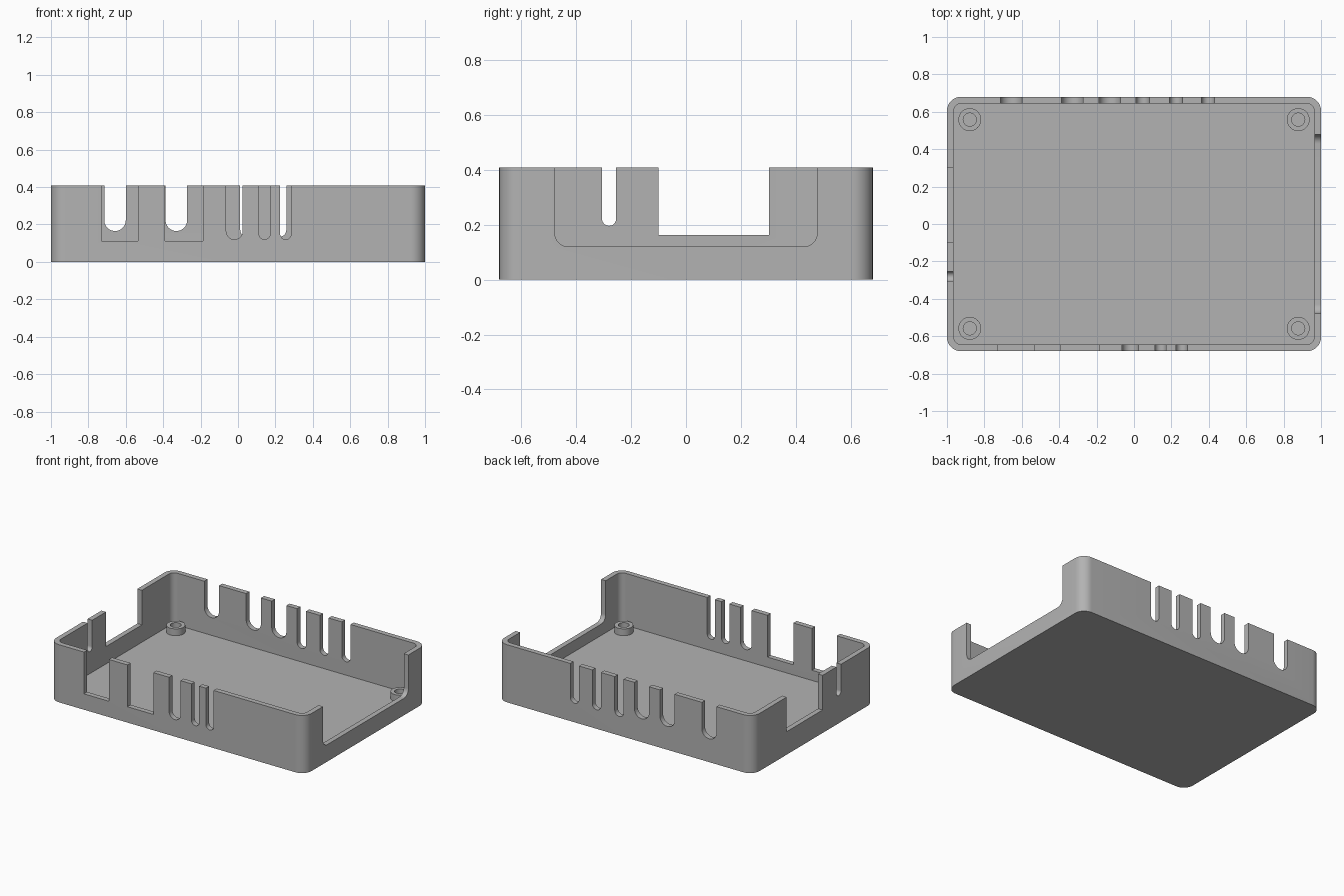
import bpy, bmesh, math
from mathutils import Matrix, Vector

if "Cube" in bpy.data.objects:
    bpy.data.objects.remove(bpy.data.objects["Cube"])

HX, HY, H = 1.0, 0.68, 0.408      # half length, half depth, height
WALL, FLOOR = 0.036, 0.04
BOSS_TOP = 0.088

# One grey plastic
plastic = bpy.data.materials.new("grey plastic")
plastic.use_nodes = True
grey = (0.45, 0.45, 0.45, 1)
plastic.diffuse_color = grey
plastic.node_tree.nodes["Principled BSDF"].inputs["Base Color"].default_value = grey


def rounded_rect(u0, u1, v0, v1, r, steps=10):
    """Counter-clockwise outline with rounded corners."""
    corners = [(u1 - r, v1 - r), (u0 + r, v1 - r), (u0 + r, v0 + r), (u1 - r, v0 + r)]
    points = []
    for i, (u, v) in enumerate(corners):
        for k in range(steps + 1 if r else 1):
            a = math.pi / 2 * (i + k / steps)
            p = Vector((u + r * math.cos(a), v + r * math.sin(a)))
            if not points or (p - points[-1]).length > 1e-5:
                points.append(p)
    if (points[0] - points[-1]).length < 1e-5:
        points.pop()
    return points


def prism(bm, outline, lo, hi, place):
    """Extrude an outline from lo to hi; place maps (u, v, depth) to a point."""
    rings = [[bm.verts.new(place(p.x, p.y, d)) for p in outline] for d in (lo, hi)]
    bm.faces.new(rings[0])
    bm.faces.new(rings[1])
    for i in range(len(outline)):
        j = (i + 1) % len(outline)
        bm.faces.new((rings[0][i], rings[0][j], rings[1][j], rings[1][i]))


def finish(name, bm):
    bmesh.ops.recalc_face_normals(bm, faces=bm.faces)
    mesh = bpy.data.meshes.new(name)
    bm.to_mesh(mesh)
    bm.free()
    mesh.materials.append(plastic)
    obj = bpy.data.objects.new(name, mesh)
    bpy.context.collection.objects.link(obj)
    return obj


def select(obj):
    bpy.ops.object.select_all(action="DESELECT")
    obj.select_set(True)
    bpy.context.view_layer.objects.active = obj


def cut(obj, cutter):
    mod = obj.modifiers.new("cut", "BOOLEAN")
    mod.operation, mod.solver, mod.object = "DIFFERENCE", "EXACT", cutter
    cutter.hide_render = True
    select(obj)
    bpy.ops.object.modifier_apply(modifier=mod.name)
    bpy.data.objects.remove(cutter)


def upright(u, v, d):
    return (u, v, d)


def along_y(u, v, d):
    return (u, d, v)


def along_x(u, v, d):
    return (d, u, v)


# Tray body with its hollow
bm = bmesh.new()
prism(bm, rounded_rect(-HX, HX, -HY, HY, 0.075), 0, H, upright)
tray = finish("tray", bm)
bm = bmesh.new()
ix, iy = HX - WALL, HY - WALL
prism(bm, rounded_rect(-ix, ix, -iy, iy, 0.04), FLOOR, H + 0.1, upright)
cut(tray, finish("hollow_cutter", bm))

# Wall openings: start, end, bottom, corner radius (None = fully round)
front = [(-0.73, -0.535, 0.112, 0), (-0.39, -0.187, 0.112, 0),
         (-0.063, 0.025, 0.12, None), (0.112, 0.172, 0.12, None), (0.225, 0.285, 0.12, None)]
back = [(-0.715, -0.6, 0.165, None), (-0.387, -0.272, 0.165, None), (-0.187, -0.072, 0.165, None),
        (0.012, 0.082, 0.135, None), (0.19, 0.258, 0.135, None), (0.362, 0.43, 0.135, None)]
left = [(-0.478, 0.478, 0.12, 0.05)]
right = [(-0.1, 0.302, 0.163, 0), (-0.306, -0.254, 0.196, None)]
bm = bmesh.new()
for openings, middle, place in ((front, -HY, along_y), (back, HY, along_y),
                                (left, HX, along_x), (right, -HX, along_x)):
    for a, b, bottom, r in openings:
        r = (b - a) / 2 if r is None else r
        prism(bm, rounded_rect(a, b, bottom, H + 0.3, r), middle - 0.06, middle + 0.06, place)
cut(tray, finish("opening_cutter", bm))

# Screw bosses in the four corners
bosses = []
for side_y, end in ((-1, "front"), (1, "back")):
    for side_x, side in ((-1, "right"), (1, "left")):
        bm = bmesh.new()
        profile = [(0.061, FLOOR), (0.061, BOSS_TOP), (0.035, BOSS_TOP), (0.035, FLOOR)]
        verts = [bm.verts.new((r, 0, z)) for r, z in profile]
        edges = [bm.edges.new(pair) for pair in zip(verts, verts[1:])]
        bmesh.ops.spin(bm, geom=verts + edges, cent=(0, 0, 0), axis=(0, 0, 1),
                       angle=math.tau, steps=32)
        bmesh.ops.remove_doubles(bm, verts=bm.verts, dist=1e-4)
        bmesh.ops.translate(bm, verts=bm.verts, vec=(side_x * 0.878, side_y * 0.558, 0))
        boss = finish(f"screw_boss_{end}_{side}", bm)
        # Walls must face away from the ring's solid part
        outer = max(boss.data.polygons, key=lambda f: f.center.xy.length)
        if outer.normal.xy.dot(outer.center.xy) < 0:
            boss.data.flip_normals()
        bosses.append(boss)

for obj in [tray] + bosses:
    select(obj)
    bpy.ops.object.shade_smooth_by_angle(angle=math.radians(30))
